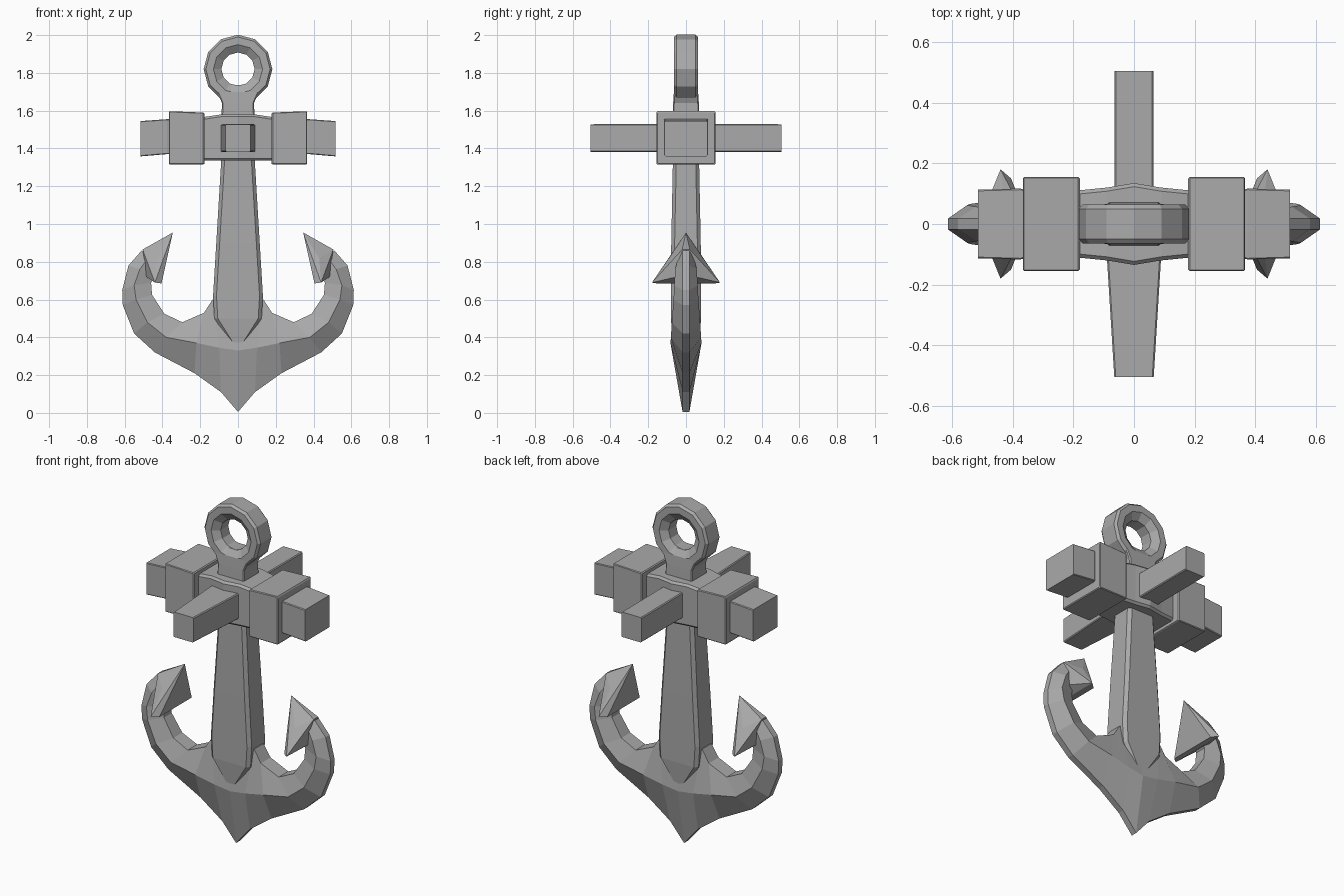
import bpy, bmesh
from math import sin, cos, pi

cube = bpy.data.objects.get("Cube")
if cube:
    bpy.data.objects.remove(cube, do_unlink=True)

iron = bpy.data.materials.new("iron_grey")
iron.use_nodes = True
GREY = (0.4, 0.4, 0.4, 1)
iron.diffuse_color = GREY
iron.node_tree.nodes["Principled BSDF"].inputs["Base Color"].default_value = GREY


def finish(name, bm, mirror=False):
    bmesh.ops.recalc_face_normals(bm, faces=bm.faces)
    mesh = bpy.data.meshes.new(name)
    bm.to_mesh(mesh)
    bm.free()
    mesh.materials.append(iron)
    obj = bpy.data.objects.new(name, mesh)
    bpy.context.collection.objects.link(obj)
    if mirror:
        obj.modifiers.new("mirror", "MIRROR").use_clip = True
    return obj


def loft(name, sections, mirror=False, caps=(True, True), closed=False):
    """Skin equal-length closed loops of points."""
    bm = bmesh.new()
    rings = [[bm.verts.new(p) for p in s] for s in sections]
    pairs = list(zip(rings, rings[1:]))
    if closed:
        pairs.append((rings[-1], rings[0]))
    for a, b in pairs:
        for i in range(len(a)):
            j = (i + 1) % len(a)
            bm.faces.new((a[i], a[j], b[j], b[i]))
    if caps[0] and not closed:
        bm.faces.new(rings[0])
    if caps[1] and not closed:
        bm.faces.new(rings[-1])
    return finish(name, bm, mirror)


def hull(name, points, mirror=False):
    bm = bmesh.new()
    for p in points:
        bm.verts.new(p)
    bmesh.ops.convex_hull(bm, input=bm.verts)
    return finish(name, bm, mirror)


def rect(a, b, c=0.0):
    """Rectangle loop with chamfered corners."""
    return [(a - c, -b), (a, c - b), (a, b - c), (a - c, b),
            (c - a, b), (-a, b - c), (-a, c - b), (c - a, -b)]


def block_x(name, spans, mirror=False, c=0.004):
    # spans: x, half depth, bottom z, top z
    return loft(name, [[(x, u, v + (lo + hi) / 2) for u, v in rect(d, (hi - lo) / 2, c)]
                       for x, d, lo, hi in spans], mirror)


# Shank: tapered, chamfered, flaring into the crown
loft("shank", [[(u, v, z) for u, v in rect(w, d, 0.018)] for z, w, d in
               ((0.35, 0.03, 0.068), (0.5, 0.125, 0.08), (0.62, 0.132, 0.08),
                (0.9, 0.115, 0.078), (1.4, 0.085, 0.068))])

# Curved arms: outer ridge, broad middle, narrow inner edge
stations = [  # outer x z, middle x z, inner x z, half depth
    (0, 0.005, 0, 0.33, 0, 0.62, 0.075),
    (0.09, 0.11, 0.10, 0.345, 0.135, 0.60, 0.078),
    (0.23, 0.21, 0.22, 0.37, 0.18, 0.53, 0.082),
    (0.44, 0.32, 0.38, 0.40, 0.295, 0.48, 0.08),
    (0.55, 0.42, 0.48, 0.48, 0.39, 0.525, 0.075),
    (0.61, 0.57, 0.54, 0.60, 0.455, 0.625, 0.066),
    (0.613, 0.65, 0.55, 0.675, 0.46, 0.69, 0.062),
    (0.58, 0.78, 0.52, 0.76, 0.44, 0.72, 0.057),
    (0.51, 0.86, 0.47, 0.83, 0.42, 0.78, 0.04),
]
loops = []
for ox, oz, mx, mz, ix, iz, d in stations:
    e, f = 0.018, d * 0.55
    loops.append([(ox, -e, oz), (mx, -d, mz), (ix, -f, iz),
                  (ix, f, iz), (mx, d, mz), (ox, e, oz)])
loft("arms", loops, mirror=True, caps=(False, True))

# Barbed flukes at the arm ends
fluke = [(0.345, 0, 0.955)]
for s in (-1, 1):
    fluke += [(0.405, s * 0.15, 0.685), (0.44, s * 0.18, 0.69),
              (0.505, s * 0.02, 0.865), (0.485, s * 0.05, 0.72),
              (0.43, s * 0.09, 0.82)]
hull("flukes", fluke, mirror=True)

# Stock hub, bulging at the middle
block_x("stock_hub", ((-0.19, 0.11, 1.335, 1.565), (-0.09, 0.12, 1.335, 1.58),
                      (0, 0.135, 1.335, 1.58), (0.09, 0.12, 1.335, 1.58),
                      (0.19, 0.11, 1.335, 1.565)), c=0.012)

# Collars and end blocks of the stock
block_x("stock_collars", ((0.178, 0.15, 1.318, 1.585), (0.184, 0.155, 1.315, 1.59),
                          (0.362, 0.155, 1.315, 1.597), (0.366, 0.15, 1.32, 1.59)), True)
block_x("stock_ends", ((0.35, 0.11, 1.37, 1.555), (0.375, 0.117, 1.37, 1.555),
                       (0.515, 0.113, 1.358, 1.545)), True)

# Crossing bar, front to back
loft("cross_bar", [[(u, y, 1.455 + v) for u, v in rect(w, h, 0.005)] for y, w, h in
                   ((-0.505, 0.065, 0.073), (-0.1, 0.09, 0.075),
                    (0.1, 0.065, 0.075), (0.505, 0.065, 0.073))])

# Neck below the ring
loft("ring_neck", [[(u, v, z) for u, v in rect(w, d, 0.006)] for z, w, d in
                   ((1.55, 0.088, 0.072), (1.64, 0.085, 0.068), (1.70, 0.11, 0.064),
                    (1.735, 0.09, 0.04))])

# Ring with a chamfered eye
profile = ((0.17, -0.064), (0.182, -0.05), (0.182, 0.05), (0.17, 0.064),
           (0.13, 0.064), (0.088, 0.035), (0.088, -0.035), (0.13, -0.064))
SIDES = 12
loft("ring", [[(r * sin(t), y, 1.82 + r * cos(t)) for r, y in profile]
              for t in (2 * pi * k / SIDES for k in range(SIDES))], closed=True)
